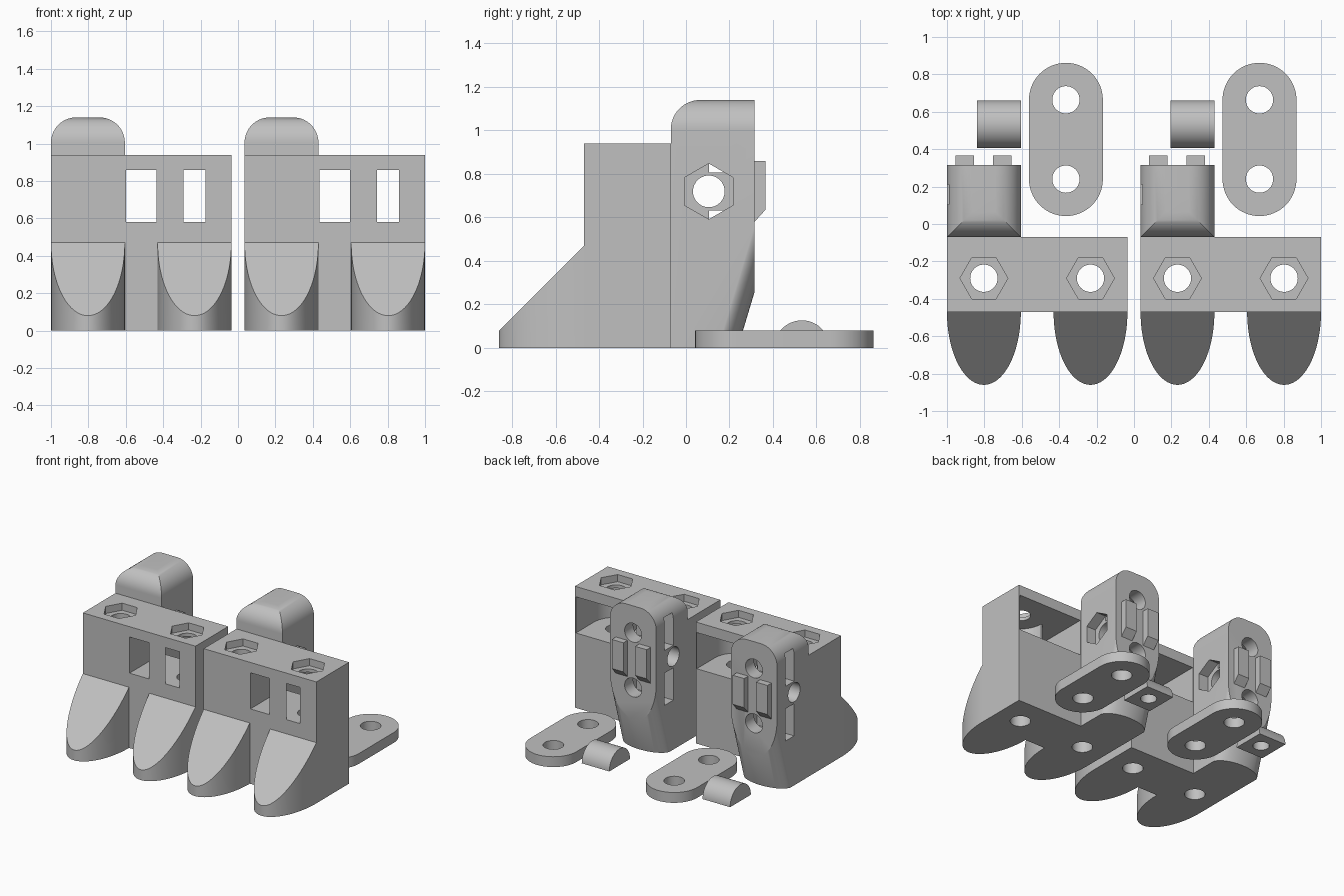
import bpy, bmesh
from math import sin, cos, pi, radians

cube = bpy.data.objects.get("Cube")
if cube:
    bpy.data.objects.remove(cube, do_unlink=True)

GREY = (0.53, 0.53, 0.53, 1)
grey = bpy.data.materials.new("plain_grey")
grey.use_nodes = True
grey.diffuse_color = GREY
grey.node_tree.nodes["Principled BSDF"].inputs["Base Color"].default_value = GREY

R = 0.1975        # half width of toes, pegs and plates
BOLT = 0.073      # bolt hole radius
NUT = 0.128       # nut trap corner radius


def arc(cu, cv, ru, rv, start, end, n):
    angles = [radians(start + (end - start) * i / n) for i in range(n + 1)]
    return [(cu + ru * cos(a), cv + rv * sin(a)) for a in angles]


def prism(name, outline, axis, lo, hi):
    """Extrude a 2D outline along an axis."""
    place = {"x": lambda u, v, t: (t, u, v),
             "y": lambda u, v, t: (u, t, v),
             "z": lambda u, v, t: (u, v, t)}[axis]
    bm = bmesh.new()
    ends = [[bm.verts.new(place(u, v, t)) for u, v in outline] for t in (lo, hi)]
    for ring in ends:
        bm.faces.new(ring)
    n = len(outline)
    for i in range(n):
        j = (i + 1) % n
        bm.faces.new((ends[0][i], ends[0][j], ends[1][j], ends[1][i]))
    bmesh.ops.recalc_face_normals(bm, faces=bm.faces)
    mesh = bpy.data.meshes.new(name)
    bm.to_mesh(mesh)
    bm.free()
    mesh.materials.append(grey)
    obj = bpy.data.objects.new(name, mesh)
    bpy.context.collection.objects.link(obj)
    return obj


def box(x0, x1, y0, y1, z0, z1, name="cutter"):
    return prism(name, [(x0, y0), (x1, y0), (x1, y1), (x0, y1)], "z", z0, z1)


def rod(u, v, r, axis, lo, hi, sides=40, turn=0):
    return prism("cutter", arc(u, v, r, r, turn, turn + 360, sides)[:-1], axis, lo, hi)


def combine(obj, tools, operation="DIFFERENCE"):
    bpy.context.view_layer.objects.active = obj
    for tool in tools:
        mod = obj.modifiers.new("cut", "BOOLEAN")
        mod.operation, mod.solver, mod.object = operation, "EXACT", tool
        bpy.ops.object.modifier_apply(modifier=mod.name)
        bpy.data.objects.remove(tool, do_unlink=True)
    return obj


def smooth(obj):
    bpy.ops.object.select_all(action="DESELECT")
    obj.select_set(True)
    bpy.context.view_layer.objects.active = obj
    bpy.ops.object.shade_smooth_by_angle(angle=radians(25))


def make_block(side, ox):
    # Main block with bolt holes, nut traps, window and hinge pocket
    block = box(ox, ox + 0.965, -0.47, -0.07, 0, 0.94, side + "_block")
    bolts = (ox + R, ox + 0.965 - R)
    pivot = bolts[1]
    cutters = [box(ox + 0.4, ox + 0.565, -0.6, 0.1, 0.58, 0.86),
               rod(pivot, -0.29, R - 0.008, "z", 0.58, 0.86, 64),
               box(ox + 0.41, ox + 0.957, -0.29, 0.1, 0.58, 0.86)]
    for x in bolts:
        cutters.append(rod(x, -0.29, BOLT, "z", -0.1, 1.1))
        cutters.append(rod(x, -0.29, NUT, "z", 0.885, 1.1, 6))
    smooth(combine(block, cutters))

    # Toes: half ellipses with a sloped top
    for i, x in enumerate(bolts):
        toe = prism(f"{side}_toe_{i + 1}", arc(x, -0.47, R, 0.39, 180, 360, 48), "z", 0, 1)
        for v in toe.data.vertices:
            if v.co.z > 0.5:
                v.co.z = 0.94 + v.co.y
        smooth(toe)


def make_peg(side, ox):
    # Body: rounded side and front outlines, and a leaning rounded back
    x, r, top = ox + R, 0.135, 1.14
    front, back = -0.07, 0.315
    peg = prism(side + "_peg", [(back, 0), (back, top)]
                + arc(front + r, top - r, r, r, 90, 180, 14) + [(front, 0)],
                "x", x - 0.3, x + 0.3)
    face = prism("cutter", [(x - R, -0.1), (x + R, -0.1)]
                 + arc(x + R - r, top - r, r, r, 0, 90, 14)
                 + arc(x - R + r, top - r, r, r, 90, 180, 14), "y", -0.5, 0.8)
    w = R + 0.0008
    column = prism("cutter", [(x - w, -1), (x + w, -1)]
                   + arc(x, 0.138, w, 0.1, 0, 180, 40), "z", -0.1, 1.3)
    for v in column.data.vertices:
        v.co.y += 0.3 * v.co.z
    combine(peg, [face, column], "INTERSECT")

    # Cross bolt with nut trap, rear bolts with nut slots
    cutters = [rod(0.105, 0.72, BOLT, "x", x - 0.3, x + 0.3),
               rod(0.105, 0.72, NUT, "x", x + R - 0.08, x + 0.3, 6, 30)]
    for z in (0.508, 0.932):
        cutters.append(rod(x, z, BOLT, "y", -0.02, 0.5))
        cutters.append(box(x - 0.3, x + 0.12, 0.105, 0.21, z - 0.125, z + 0.125))
    smooth(combine(peg, cutters))

    # Rear ribs
    for i, cx in enumerate((x - 0.102, x + 0.098)):
        prism(f"{side}_rib_{i + 1}", [(0.30, 0.86), (0.365, 0.86), (0.365, 0.635),
                                      (back, 0.58), (0.30, 0.58)],
              "x", cx - 0.049, cx + 0.049)


def make_loose_parts(side, ox):
    # Flat link plate with two holes
    x, y0, y1 = ox + 0.636, 0.24, 0.664
    plate = prism(side + "_link_plate", arc(x, y1, R, R, 0, 180, 32)
                  + arc(x, y0, R, R, 180, 360, 32), "z", 0, 0.08)
    smooth(combine(plate, [rod(x, y, BOLT, "z", -0.1, 0.2) for y in (y0, y1)]))

    # Half-round spacer with a blind hole underneath
    spacer = prism(side + "_spacer", arc(0.533, 0, 0.127, 0.127, 0, 180, 32),
                   "x", ox + 0.16, ox + 0.396)
    smooth(combine(spacer, [rod(ox + 0.278, 0.533, 0.058, "z", -0.1, 0.08)]))


for side, ox in (("right", -1.0), ("left", 0.035)):
    make_block(side, ox)
    make_peg(side, ox)
    make_loose_parts(side, ox)
